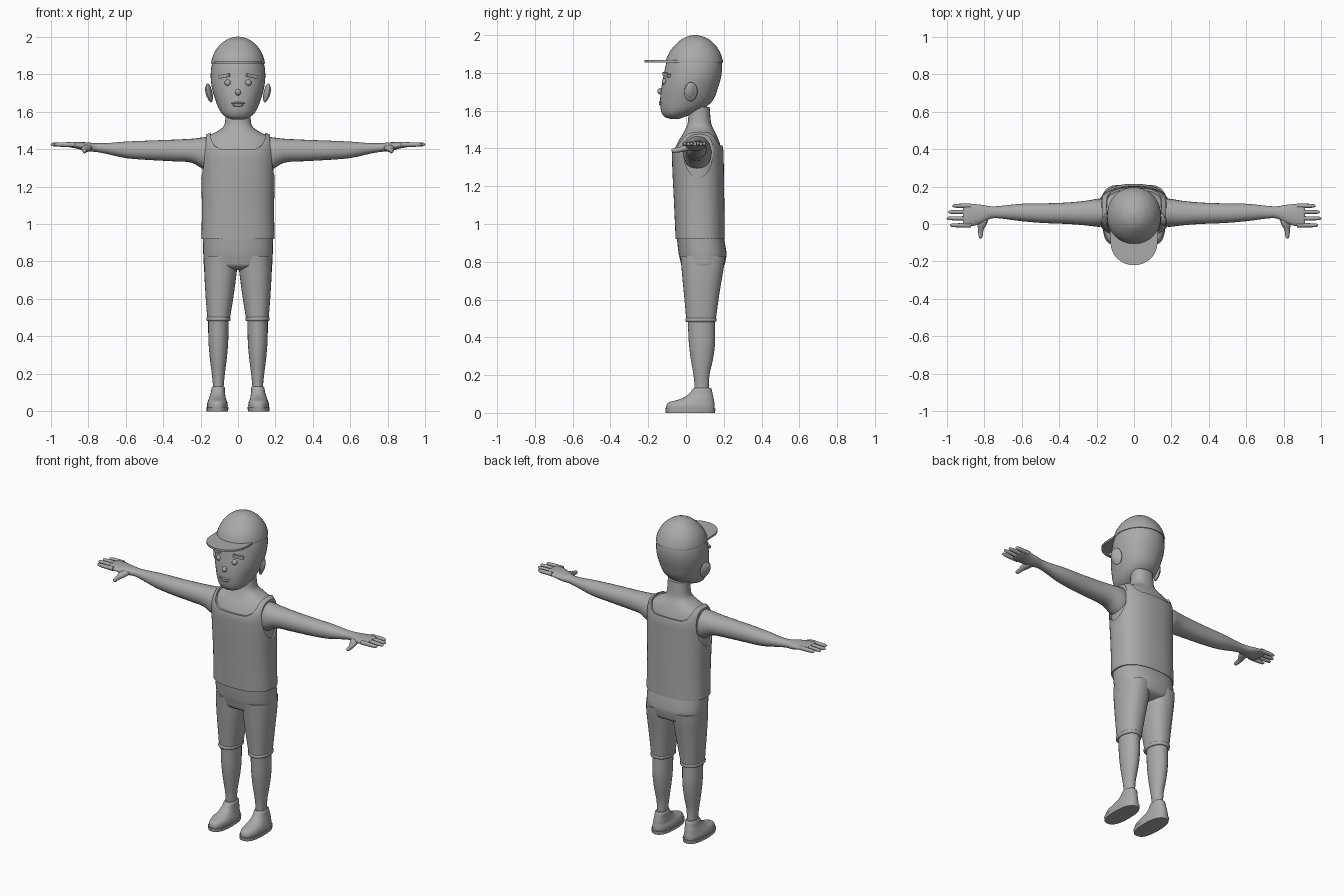
import bpy, bmesh, math
from mathutils import Vector, Matrix

grey = bpy.data.materials.new("plain grey")
grey.diffuse_color = (0.4, 0.4, 0.4, 1)


def finish(name, bm, mirror=False, angle=40):
    bmesh.ops.recalc_face_normals(bm, faces=bm.faces)
    me = bpy.data.meshes.new(name)
    bm.to_mesh(me)
    bm.free()
    me.materials.append(grey)
    ob = bpy.data.objects.new(name, me)
    bpy.context.collection.objects.link(ob)
    if mirror:
        ob.modifiers.new("mirror", 'MIRROR').use_clip = False
    smooth(ob, angle)
    return ob


def smooth(ob, angle=40):
    bpy.ops.object.select_all(action='DESELECT')
    ob.select_set(True)
    bpy.context.view_layer.objects.active = ob
    bpy.ops.object.shade_smooth_by_angle(angle=math.radians(angle))


def refine(rows, k):
    """Catmull-Rom rows between the given sections."""
    out = []
    for i in range(len(rows) - 1):
        a, b, c, d = (rows[max(0, min(len(rows) - 1, i + j))] for j in (-1, 0, 1, 2))
        for s in range(k):
            t = s / k
            out.append([0.5 * (2*q + (r-p)*t + (2*p-5*q+4*r-w)*t*t + (3*q-p-3*r+w)*t**3)
                        for p, q, r, w in zip(a, b, c, d)])
    return out + [list(rows[-1])]


def loft(name, axis, rows, n=32, power=2.0, k=3, mirror=False, caps=(True, True), angle=40):
    """Rows are (position on axis, low u, high u, low v, high v)."""
    bm = bmesh.new()
    rings = []
    for w, u0, u1, v0, v1 in refine(rows, k):
        ring = []
        for i in range(n):
            c, s = math.cos(2*math.pi*i/n), math.sin(2*math.pi*i/n)
            u = (u0+u1)/2 + (u1-u0)/2 * math.copysign(abs(c)**(2/power), c)
            v = (v0+v1)/2 + (v1-v0)/2 * math.copysign(abs(s)**(2/power), s)
            ring.append(bm.verts.new({'x': (w, u, v), 'y': (u, w, v), 'z': (u, v, w)}[axis]))
        rings.append(ring)
    for a, b in zip(rings, rings[1:]):
        for i in range(n):
            bm.faces.new((a[i], a[(i+1) % n], b[(i+1) % n], b[i]))
    for use, ring in zip(caps, (rings[0], rings[-1])):
        if use:
            bm.faces.new(ring)
    return finish(name, bm, mirror, angle)


def ball(name, loc, size, rot=(0, 0, 0), mirror=False):
    bm = bmesh.new()
    bmesh.ops.create_uvsphere(bm, u_segments=20, v_segments=12, radius=1)
    m = Matrix.Translation(loc)
    for ang, ax in zip(rot, 'XYZ'):
        m = m @ Matrix.Rotation(ang, 4, ax)
    bm.transform(m @ Matrix.Diagonal((*size, 1)))
    return finish(name, bm, mirror)


def prism(name, pts, depth, to3d, lift=0):
    """Extrude an outline from depth[0] to depth[1]."""
    bm = bmesh.new()
    a = [bm.verts.new(to3d(p, q, depth[0])) for p, q in pts]
    b = [bm.verts.new(to3d(p, q + lift, depth[1])) for p, q in pts]
    for i in range(len(pts)):
        j = (i + 1) % len(pts)
        bm.faces.new((a[i], a[j], b[j], b[i]))
    bm.faces.new(a)
    bm.faces.new(b)
    return finish(name, bm)


# Upper body and neck
body = [(1.15, -.187, .187, -.06, .19), (1.3, -.19, .19, -.065, .192), (1.38, -.192, .192, -.064, .19),
        (1.43, -.188, .188, -.045, .178), (1.463, -.17, .17, -.025, .165), (1.485, -.13, .13, -.012, .155),
        (1.51, -.088, .088, 0, .142), (1.54, -.07, .07, .01, .132), (1.62, -.065, .065, .015, .125)]
loft("torso_and_neck", 'z', body, 40, 2.3)

# Tank top with neck and arm openings
g = .008
shirt = [(.92, -.195, .195, -.055, .205), (1.1, -.193, .193, -.063, .203)] + \
        [(z + .008, a-g, b+g, c-g, d+g) for z, a, b, c, d in body[1:6]]
top = loft("tank_top", 'z', shirt, 64, 2.4, 5, caps=(False, True))
top.modifiers.new("thickness", 'SOLIDIFY').thickness = .012
half = [(.15, 1.65), (.15, 1.48), (.142, 1.43), (.125, 1.4), (.095, 1.385)]
neck = prism("neck_cutter", half + [(-x, z) for x, z in reversed(half)], (-.3, .4),
             lambda p, q, d: (p, d, q), .045)
hole = [(.172, -.015, .145, 1.245, 1.55), (.4, -.015, .145, 1.245, 1.55)]
arms = loft("arm_cutter", 'x', hole, 32, 2, 1)
arms2 = loft("arm_cutter_left", 'x', [(-r[0],) + r[1:] for r in hole], 32, 2, 1)
bpy.context.view_layer.objects.active = top
for cutter in (neck, arms, arms2):
    m = top.modifiers.new("cut", 'BOOLEAN')
    m.object, m.operation, m.solver = cutter, 'DIFFERENCE', 'EXACT'
for m in list(top.modifiers):
    bpy.ops.object.modifier_apply(modifier=m.name)
for cutter in (neck, arms, arms2):
    bpy.data.objects.remove(cutter)
smooth(top)

# Arms and palms
loft("arm", 'x', [(.13, -.01, .13, 1.27, 1.468), (.19, -.015, .135, 1.295, 1.462), (.25, -.008, .125, 1.328, 1.455),
                  (.35, 0, .115, 1.335, 1.45), (.48, .005, .11, 1.342, 1.445), (.6, .015, .108, 1.352, 1.44),
                  (.7, .028, .098, 1.374, 1.432), (.76, .03, .094, 1.385, 1.432), (.81, .005, .102, 1.388, 1.436),
                  (.86, -.01, .107, 1.402, 1.438), (.9, -.016, .108, 1.41, 1.437), (.912, -.008, .1, 1.415, 1.433)],
     24, 2.1, mirror=True)
# Fingers and thumb
for i, (y, end) in enumerate([(-.007, .982), (.03, 1.0), (.064, .992), (.097, .97)]):
    loft(f"finger_{i+1}", 'x', [(.87, y-.012, y+.012, 1.411, 1.437), (.94, y-.011, y+.011, 1.412, 1.436),
                               (end-.012, y-.009, y+.009, 1.415, 1.434), (end-.003, y-.006, y+.006, 1.419, 1.431),
                               (end, y-.002, y+.002, 1.424, 1.427)], 12, 2, 2, True)
loft("thumb", 'y', [(.04, .775, .83, 1.39, 1.425), (0, .785, .835, 1.385, 1.422), (-.03, .803, .833, 1.38, 1.408),
                    (-.06, .807, .83, 1.377, 1.402), (-.073, .811, .827, 1.381, 1.398),
                    (-.078, .816, .822, 1.387, 1.393)], 12, 2, 2, True)

# Shorts: hips, legs and cuffs
loft("shorts_hips", 'z', [(.755, -.12, .12, .02, .15), (.775, -.178, .178, -.02, .198), (.81, -.183, .183, -.031, .21),
                          (.85, -.186, .186, -.04, .214), (.94, -.187, .187, -.05, .198)], 40, 2.4)
loft("shorts_leg", 'z', [(.485, .045, .163, .002, .157), (.6, .026, .172, -.008, .172), (.7, .012, .178, -.018, .188),
                         (.77, .004, .181, -.024, .2), (.83, .0, .18, -.03, .208)], 32, 2.3, mirror=True)
loft("shorts_cuff", 'z', [(.482, .046, .162, .002, .156), (.486, .041, .167, -.003, .161), (.499, .04, .168, -.003, .162),
                          (.504, .046, .163, .003, .157)], 32, 2.3, 2, True)

# Lower legs
loft("lower_leg", 'z', [(.09, .078, .134, .045, .122), (.14, .076, .134, .045, .122), (.2, .07, .14, .04, .124),
                        (.28, .06, .15, .026, .142), (.36, .053, .157, .016, .153), (.43, .051, .159, .012, .154),
                        (.52, .05, .159, .008, .152)], 24, mirror=True)

# Shoes
loft("shoe_sole", 'z', [(0, .053, .167, -.107, .153), (.022, .051, .169, -.11, .156)], 32, 2.5, 1, True)
loft("shoe_upper", 'z', [(.02, .055, .165, -.106, .152), (.04, .055, .165, -.104, .152), (.056, .06, .16, -.09, .15),
                         (.066, .064, .156, -.055, .148), (.08, .067, .151, -.015, .146), (.1, .07, .145, .015, .141),
                         (.124, .07, .141, .034, .136), (.132, .075, .136, .04, .13)], 32, 2.3, mirror=True)

# Head
loft("head", 'z', [(1.557, -.025, .025, -.085, -.035), (1.566, -.055, .055, -.112, -.01), (1.585, -.082, .082, -.127, .04),
                   (1.615, -.102, .102, -.135, .1), (1.66, -.12, .12, -.137, .146), (1.72, -.138, .138, -.131, .169),
                   (1.79, -.146, .146, -.118, .188), (1.86, -.138, .138, -.102, .189), (1.92, -.11, .11, -.07, .16),
                   (1.96, -.06, .06, -.02, .11)], 40, 2.1)
# Cap crown and brim
loft("cap_crown", 'z', [(1.856, -.143, .143, -.107, .195), (1.87, -.142, .142, -.105, .194), (1.91, -.129, .129, -.088, .18),
                        (1.95, -.103, .103, -.055, .153), (1.98, -.068, .068, -.02, .118),
                        (1.994, -.036, .036, .012, .084), (2.0, -.006, .006, .042, .054)], 40, 2.1)
arc = [(.126*math.cos(t*math.pi/16), -.09 - .13*math.sin(t*math.pi/16)**.9) for t in range(17)]
prism("cap_brim", [(.128, -.03)] + arc + [(-.128, -.03)], (1.856, 1.868), lambda p, q, d: (p, q, d))

# Face
ball("ear", (.153, .025, 1.70), (.013, .037, .052), (0, .2, .3), True)
ball("ear_inner", (.161, .021, 1.703), (.011, .026, .038), (0, .2, .3), True)
ball("eye", (.055, -.113, 1.754), (.017, .015, .017), mirror=True)
ball("nose", (0, -.135, 1.703), (.015, .017, .017))
ball("upper_lip", (0, -.130, 1.645), (.038, .013, .007))
ball("lower_lip", (0, -.131, 1.634), (.03, .013, .008))
bm = bmesh.new()
bmesh.ops.create_cube(bm, size=1)
bm.transform(Matrix.Translation((.073, -.101, 1.79)) @ Matrix.Rotation(.45, 4, 'Z')
             @ Matrix.Rotation(.17, 4, 'Y') @ Matrix.Diagonal((.064, .022, .018, 1)))
finish("eyebrow", bm, True)
